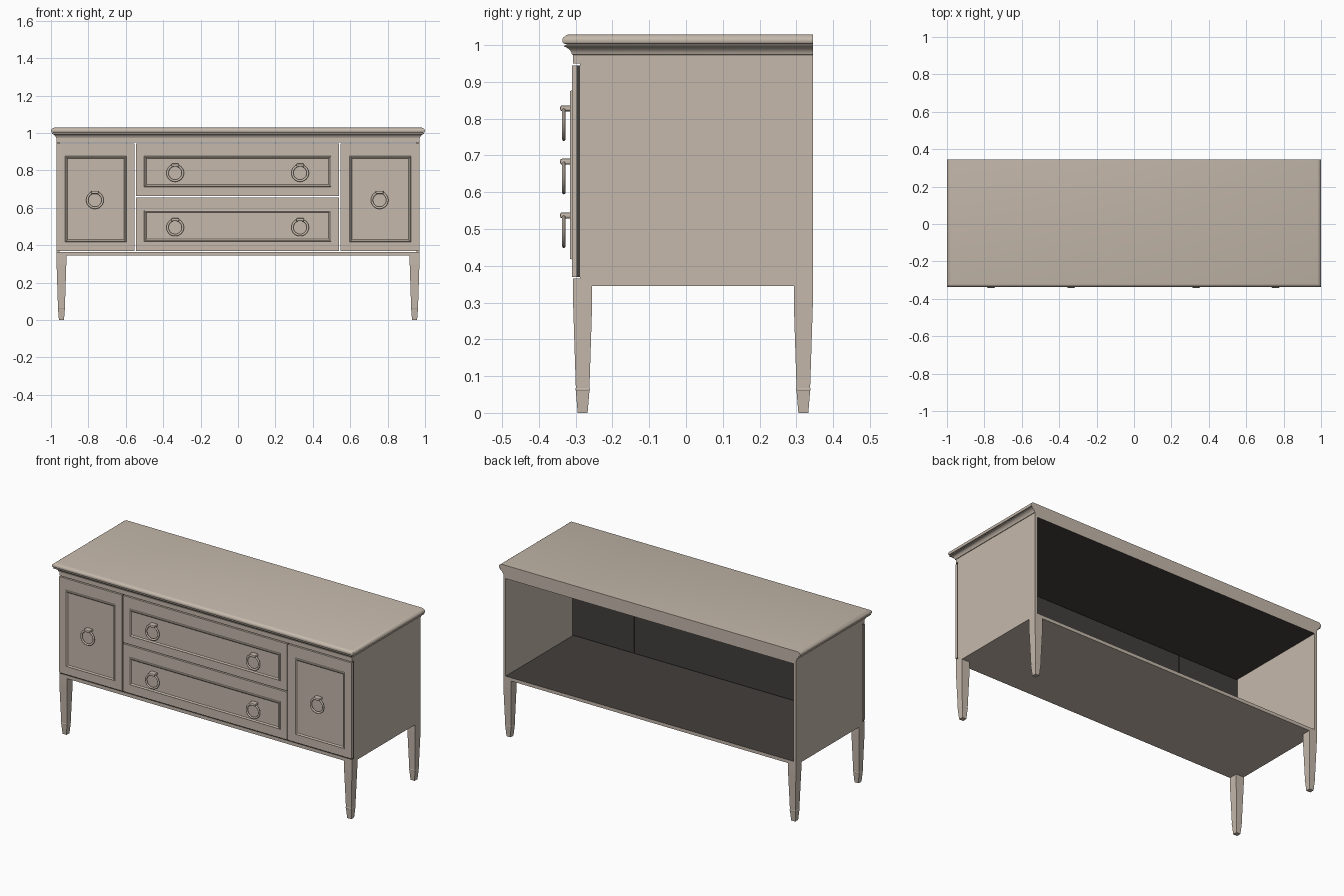
import bpy, bmesh, math
from mathutils import Matrix

if "Cube" in bpy.data.objects:
    bpy.data.objects.remove(bpy.data.objects["Cube"])


def material(name, rgb):
    m = bpy.data.materials.new(name)
    m.diffuse_color = (*rgb, 1)
    m.use_nodes = True
    m.node_tree.nodes["Principled BSDF"].inputs["Base Color"].default_value = m.diffuse_color
    return m


PAINT = material("warm greige paint", (0.56, 0.485, 0.41))
DARK = material("dark interior", (0.055, 0.05, 0.045))


def finish(bm, name, mats, smooth=False):
    bmesh.ops.recalc_face_normals(bm, faces=bm.faces[:])
    me = bpy.data.meshes.new(name)
    bm.to_mesh(me)
    bm.free()
    ob = bpy.data.objects.new(name, me)
    bpy.context.collection.objects.link(ob)
    for m in mats:
        me.materials.append(m)
    if smooth:
        bpy.context.view_layer.objects.active = ob
        ob.select_set(True)
        bpy.ops.object.shade_smooth_by_angle(angle=math.radians(40))
        ob.select_set(False)
    return ob


def loft(name, rects, mats=(PAINT,), dark_face=0, smooth=False):
    """Stack rectangles (x0, x1, y0, y1, z); dark_face -1/1 darkens the bottom/top cap."""
    bm = bmesh.new()
    rings = [[bm.verts.new(p) for p in ((a, c, z), (b, c, z), (b, d, z), (a, d, z))]
             for a, b, c, d, z in rects]
    for r, s in zip(rings, rings[1:]):
        for i in range(4):
            j = (i + 1) % 4
            bm.faces.new((r[i], r[j], s[j], s[i]))
    bottom, top = bm.faces.new(rings[0][::-1]), bm.faces.new(rings[-1])
    if dark_face:
        (top if dark_face > 0 else bottom).material_index = 1
    return finish(bm, name, mats, smooth)


def box(name, x0, x1, y0, y1, z0, z1, mats=(PAINT,), dark_face=0, bevel=0):
    ob = loft(name, [(x0, x1, y0, y1, z0), (x0, x1, y0, y1, z1)], mats, dark_face)
    if bevel:
        mod = ob.modifiers.new("bevel", 'BEVEL')
        mod.width, mod.segments = bevel, 2
    return ob


def frame(name, x0, x1, z0, z1):
    """Raised picture-frame moulding on a front: nested rectangles joined by faces."""
    bm = bmesh.new()
    rings = []
    for inset, y in ((0, -0.309), (0.002, -0.315), (0.006, -0.316), (0.010, -0.313), (0.014, -0.309)):
        a, b, c, d = x0 + inset, x1 - inset, z0 + inset, z1 - inset
        rings.append([bm.verts.new(p) for p in ((a, y, c), (b, y, c), (b, y, d), (a, y, d))])
    for r, s in zip(rings, rings[1:] + rings[:1]):
        for i in range(4):
            j = (i + 1) % 4
            bm.faces.new((r[i], r[j], s[j], s[i]))
    finish(bm, name, (PAINT,))


def ring_pull(name, x, z):
    """Hanging ring with its bracket."""
    bm = bmesh.new()
    n, m, R, r = 32, 10, 0.041, 0.006
    grid = [[bm.verts.new((x + (R + r * math.cos(v)) * math.cos(u), -0.332 + 0.8 * r * math.sin(v),
                           z + (R + r * math.cos(v)) * math.sin(u)))
             for v in (2 * math.pi * k / m for k in range(m))]
            for u in (2 * math.pi * k / n for k in range(n))]
    for i in range(n):
        for j in range(m):
            a, b = grid[i], grid[(i + 1) % n]
            bm.faces.new((a[j], b[j], b[(j + 1) % m], a[(j + 1) % m]))
    finish(bm, name + "_ring", (PAINT,), True)
    box(name + "_bracket", x - 0.021, x + 0.021, -0.342, -0.309, z + 0.034, z + 0.050, bevel=0.005)


# Carcass: floor with dark upper side, two side walls
box("cabinet_floor", -0.97, 0.97, -0.307, 0.345, 0.345, 0.365, (PAINT, DARK), 1)
for s, side in ((-1, "left"), (1, "right")):
    x0, x1 = sorted((s * 0.97, s * 0.955))
    box(side + "_side_wall", x0, x1, -0.288, 0.345, 0.36, 0.955)


def top_levels(profile):
    return [(-0.97 - o, 0.97 + o, -0.307 - o, 0.345, z) for o, z in profile]


# Frieze rail with cove moulding, dark underside
loft("cornice", top_levels([(0, 0.95), (0, 0.973), (0.003, 0.974), (0.005, 0.981), (0.010, 0.988),
                            (0.017, 0.993), (0.025, 0.996), (0.025, 0.999), (0.018, 1.0), (0.018, 1.004)]),
     (PAINT, DARK), -1, True)
# Table top with eased edges
loft("top_slab", top_levels([(0.020, 1.003), (0.026, 1.004), (0.029, 1.008), (0.029, 1.016),
                             (0.026, 1.021), (0.018, 1.027), (0.012, 1.029)]), smooth=True)

# Tapered legs with a stepped foot
for sx, xn in ((-1, "left"), (1, "right")):
    for cy, yn in ((-0.281, "front"), (0.319, "back")):
        cx = sx * 0.944
        loft(f"{yn}_{xn}_leg", [(cx - h, cx + h, cy - h, cy + h, z) for h, z in
                                ((0.0135, 0), (0.0185, 0.06), (0.0195, 0.062), (0.0195, 0.066),
                                 (0.0185, 0.068), (0.026, 0.30), (0.026, 0.346))])

# Door and drawer fronts: painted face, dark backing, raised frame
FRONTS = [("left_door", -0.97, -0.553, 0.37, 0.945, (-0.925, -0.597, 0.417, 0.877)),
          ("right_door", 0.547, 0.97, 0.37, 0.945, (0.597, 0.925, 0.417, 0.877)),
          ("upper_drawer", -0.546, 0.541, 0.663, 0.945, (-0.502, 0.498, 0.711, 0.877)),
          ("lower_drawer", -0.546, 0.541, 0.37, 0.656, (-0.502, 0.498, 0.42, 0.587))]
for name, x0, x1, z0, z1, fr in FRONTS:
    box(name + "_front", x0, x1, -0.31, -0.298, z0, z1)
    box(name + "_backing", x0, x1, -0.298, -0.287, z0, z1, (DARK,))
    frame(name + "_frame", *fr)

# Ring pulls
for name, x, z in (("left_door_pull", -0.765, 0.641), ("right_door_pull", 0.757, 0.641),
                   ("upper_left_pull", -0.336, 0.786), ("upper_right_pull", 0.332, 0.786),
                   ("lower_left_pull", -0.336, 0.495), ("lower_right_pull", 0.332, 0.495)):
    ring_pull(name, x, z)
